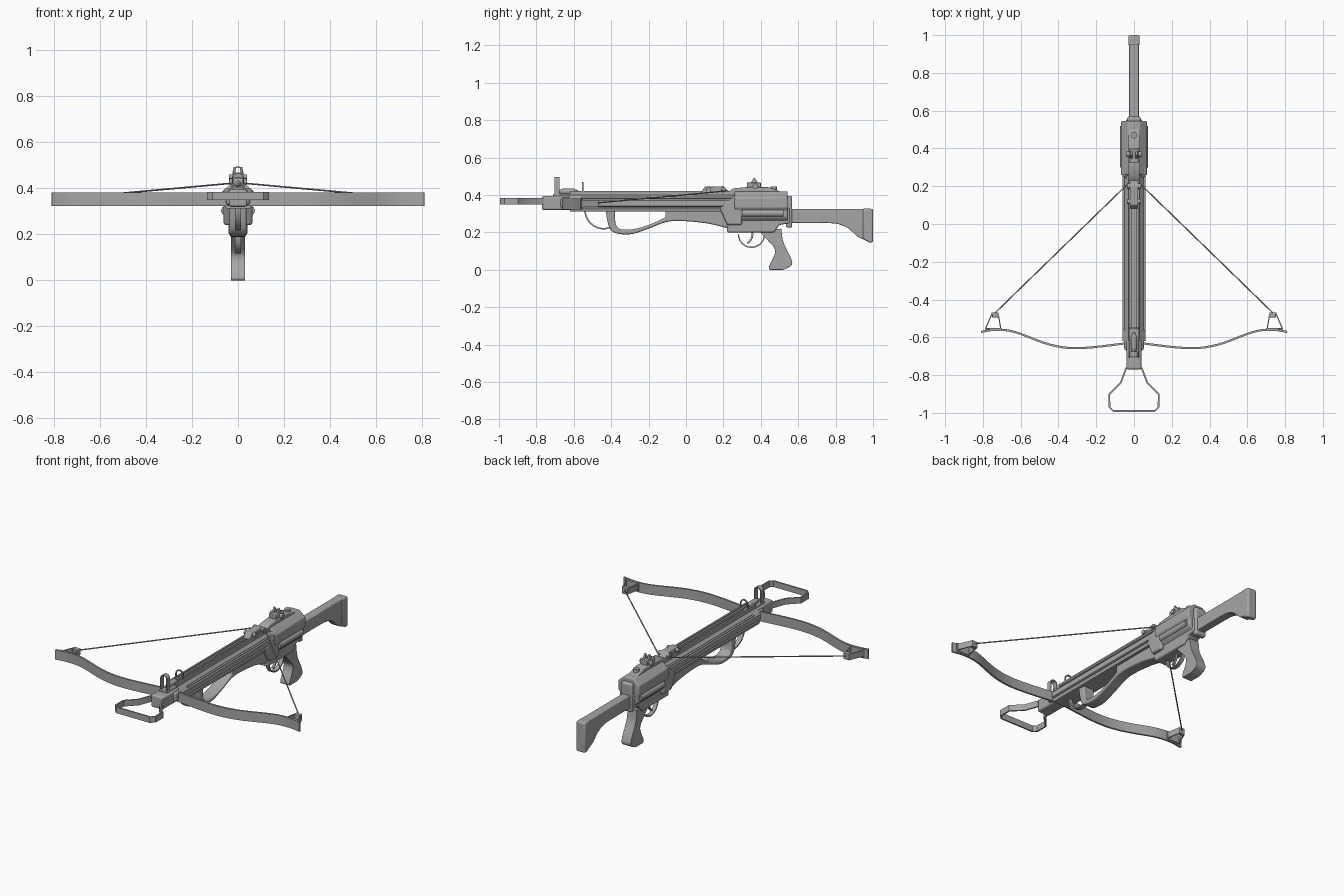
import bpy, bmesh, math
from mathutils import Vector

old = bpy.data.objects.get("Cube")
if old:
    bpy.data.objects.remove(old, do_unlink=True)

shade = (.38, .38, .38, 1)
grey = bpy.data.materials.new("gunmetal grey")
grey.use_nodes = True
grey.diffuse_color = shade
grey.node_tree.nodes["Principled BSDF"].inputs["Base Color"].default_value = shade
parts = []


def finish(name, bm, bevel, mirror):
    """Turn a mesh into a finished part."""
    bmesh.ops.recalc_face_normals(bm, faces=bm.faces)
    mesh = bpy.data.meshes.new(name)
    bm.to_mesh(mesh)
    bm.free()
    mesh.materials.append(grey)
    part = bpy.data.objects.new(name, mesh)
    bpy.context.collection.objects.link(part)
    if bevel:
        rounding = part.modifiers.new("rounding", 'BEVEL')
        rounding.width = bevel
        rounding.segments = 3
        rounding.limit_method = 'ANGLE'
        rounding.angle_limit = math.radians(40)
    if mirror:
        part.modifiers.new("mirror", 'MIRROR')
    parts.append(part)


def prism(name, outline, half, axis='x', centre=0, bevel=0, mirror=False):
    """Extrude a flat outline both ways along one axis."""
    place = {'x': lambda a, b, c: (c, a, b),
             'y': lambda a, b, c: (a, c, b),
             'z': lambda a, b, c: (a, b, c)}[axis]
    bm = bmesh.new()
    low = [bm.verts.new(place(a, b, centre - half)) for a, b in outline]
    high = [bm.verts.new(place(a, b, centre + half)) for a, b in outline]
    bm.faces.new(low)
    bm.faces.new(high)
    for i in range(len(outline)):
        bm.faces.new((low[i - 1], low[i], high[i], high[i - 1]))
    finish(name, bm, bevel, mirror)


def box(name, front, back, bottom, top, half, centre=0, bevel=.004, mirror=False):
    outline = [(front, bottom), (back, bottom), (back, top), (front, top)]
    prism(name, outline, half, centre=centre, bevel=bevel, mirror=mirror)


def tube(name, start, end, radius, end_radius=None, mirror=False):
    start, end = Vector(start), Vector(end)
    axis = end - start
    if end_radius is None:
        end_radius = radius
    bm = bmesh.new()
    bmesh.ops.create_cone(bm, cap_ends=True, segments=16, radius1=radius,
                          radius2=end_radius, depth=axis.length)
    turn = axis.to_track_quat('Z', 'Y').to_matrix()
    bmesh.ops.rotate(bm, matrix=turn, verts=bm.verts)
    bmesh.ops.translate(bm, vec=(start + end) / 2, verts=bm.verts)
    finish(name, bm, 0, mirror)


def cross_pin(name, y, z, half, radius):
    tube(name, (-half, y, z), (half, y, z), radius)


def smooth(points, steps=5):
    """Catmull-Rom curve through the points."""
    p = [Vector(q) for q in points]
    p = [p[0]] + p + [p[-1]]
    curve = []
    for a, b, c, d in zip(p, p[1:], p[2:], p[3:]):
        for k in range(steps):
            t = k / steps
            curve.append(b + (c - a) * t / 2 + (a - b * 2.5 + c * 2 - d / 2) * t ** 2
                         + (b * 3 - a - c * 3 + d) * t ** 3 / 2)
    return curve + [p[-1]]


def arc(a, b, radius, start, end, steps=12):
    angles = [math.radians(start + (end - start) * i / steps) for i in range(steps + 1)]
    return [(a + radius * math.cos(t), b + radius * math.sin(t)) for t in angles]


def ribbon(path, thick):
    """Outline of a flat strip that follows a path."""
    p = [Vector(q) for q in path]
    left, right = [], []
    for before, here, after in zip(p[:1] + p, p, p[1:] + p[-1:]):
        along = (after - before).normalized()
        side = Vector((-along.y, along.x)) * thick / 2
        left.append(here + side)
        right.append(here - side)
    return left + right[::-1]


def both(half_outline):
    """Add the reflected half of an outline."""
    return half_outline + [(-a, b) for a, b in reversed(half_outline)]


def hoop(name, y, half_depth, radius, top):
    """Upright arch standing on the rail."""
    crown = arc(0, top - radius, radius, 0, 180)
    path = [(radius, rail)] + crown + [(-radius, rail)]
    prism(name, ribbon(path, .006), half_depth, 'y', y)


rail = .4        # groove floor on top of the stock
bow_z = .355     # middle height of the bow

# Foot stirrup and bow head
loop = [(.04, -.76), (.07, -.84), (.13, -.9), (.13, -.97), (.11, -.99)]
prism("stirrup", ribbon(both(loop), .009), .018, 'z', .367)
box("bow_head", -.77, -.55, .32, .395, .04, bevel=.01)
box("limb_clamp", -.67, -.565, .328, .386, .052, bevel=.012)
cross_pin("clamp_bolt", -.6, bow_z, .058, .016)

# Bow limbs, tip brackets and string
limb = smooth([(.03, -.63), (.28, -.657), (.44, -.64), (.63, -.572), (.73, -.56), (.81, -.571)])
prism("bow_limb", ribbon(limb, .011), .029, 'z', .352, mirror=True)
bracket = [(.705, -.555), (.72, -.47), (.75, -.47), (.786, -.555)]
prism("tip_bracket", ribbon(bracket, .006), .018, 'z', bow_z, mirror=True)
box("tip_plate", -.558, -.55, .33, .38, .045, centre=.745, bevel=.002, mirror=True)
box("string_block", -.495, -.468, .34, .374, .016, centre=.735, mirror=True)
tube("string", (.735, -.47, .358), (.03, .215, .422), .0035, mirror=True)

# Stock body with twin top rails and a bolt groove
section = both([(.01, rail), (.01, .413), (.02, .413), (.02, .422), (.03, .422), (.03, rail),
                (.06, .37), (.06, .34), (.05, .335), (.058, .33), (.052, .312)])
prism("stock_body", section, .46, 'y', -.16)
tube("side_rod", (.055, -.56, .385), (.055, .28, .385), .006, mirror=True)

# Fore grip with an open loop
under = smooth([(.23, .22), (.1, .25), (-.08, .26), (-.2, .22), (-.3, .19), (-.4, .21), (-.43, .32)])
inner = smooth([(-.38, .32), (-.37, .23), (-.3, .215), (-.2, .24), (-.11, .28)])
prism("fore_grip", under + inner + [(-.11, .32), (.23, .32)], .036, bevel=.008)
prism("front_hook", ribbon(arc(-.44, .32, .1, 180, 290), .008), .014)

# Receiver
shell = both([(.03, .42), (.07, .385), (.07, .33), (.06, .32), (.06, .28), (.04, .26)])
prism("receiver", shell, .142, 'y', .402, bevel=.012)
prism("receiver_front", [(.18, .33), (.26, rail), (.3, rail), (.3, .24), (.22, .24)],
      .062, bevel=.01)
prism("trigger_housing", [(.22, .2), (.47, .2), (.5, .24), (.555, .25), (.555, .33), (.22, .33)],
      .042, bevel=.008)
tube("side_bolt", (.054, .3, .303), (.054, .52, .303), .02, mirror=True)
box("rear_collar", .535, .568, .225, .395, .036, bevel=.01)

# Pistol grip, trigger and guard
grip_front = smooth([(.385, .21), (.44, .155), (.477, .1), (.445, .02), (.447, 0)])
grip_back = smooth([(.52, 0), (.565, .025), (.56, .065), (.52, .15), (.51, .22)])
prism("pistol_grip", grip_front + grip_back, .031, bevel=.012)
prism("trigger_guard", ribbon(arc(.35, .19, .07, 180, 360), .007), .012)
prism("trigger", ribbon(arc(.3, .19, .055, 10, -60), .01), .007)

# Shoulder stock
belly = smooth([(.96, .16), (.92, .175), (.87, .22), (.82, .243), (.75, .25), (.55, .25)])
prism("shoulder_stock", belly + [(.55, .326), (.96, .326)], .026, bevel=.014)
prism("butt_plate", [(.945, .328), (1, .326), (1, .146), (.98, .146), (.945, .165)],
      .03, bevel=.009)

# Front sights
hoop("front_sight_hoop", -.69, .014, .02, .493)
hoop("guide_hoop", -.552, .004, .024, .466)
box("front_sight_base", -.71, -.56, .39, .406, .026)
nose, front, back, tail = [(0, y, .418) for y in (-.685, -.66, -.6, -.575)]
tube("bolt_rest", front, back, .016)
tube("bolt_rest_nose", front, nose, .016, .005)
tube("bolt_rest_tail", back, tail, .016, .005)

# String latch and rear sight
prism("string_latch", [(.08, .41), (.1, .445), (.2, .447), (.24, .41)], .022, bevel=.004)
cross_pin("latch_pin", .12, .43, .038, .013)
cross_pin("string_pin", .2, .43, .036, .014)
prism("sight_bridge", [(.22, .41), (.25, .435), (.32, .442), (.44, .442), (.53, .41)],
      .03, bevel=.006)
prism("rear_sight_leaf", [(.325, .435), (.365, .495), (.405, .435)], .006,
      centre=.014, bevel=.002, mirror=True)
box("rear_sight_base", .325, .4, .435, .466, .024)
cross_pin("sight_knob", .37, .447, .04, .014)
tube("rear_screw", (0, .47, .42), (0, .47, .446), .017)

# Smooth shading with sharp creases
bpy.ops.object.select_all(action='DESELECT')
for part in parts:
    part.select_set(True)
bpy.context.view_layer.objects.active = parts[0]
bpy.ops.object.shade_smooth_by_angle(angle=math.radians(35))
